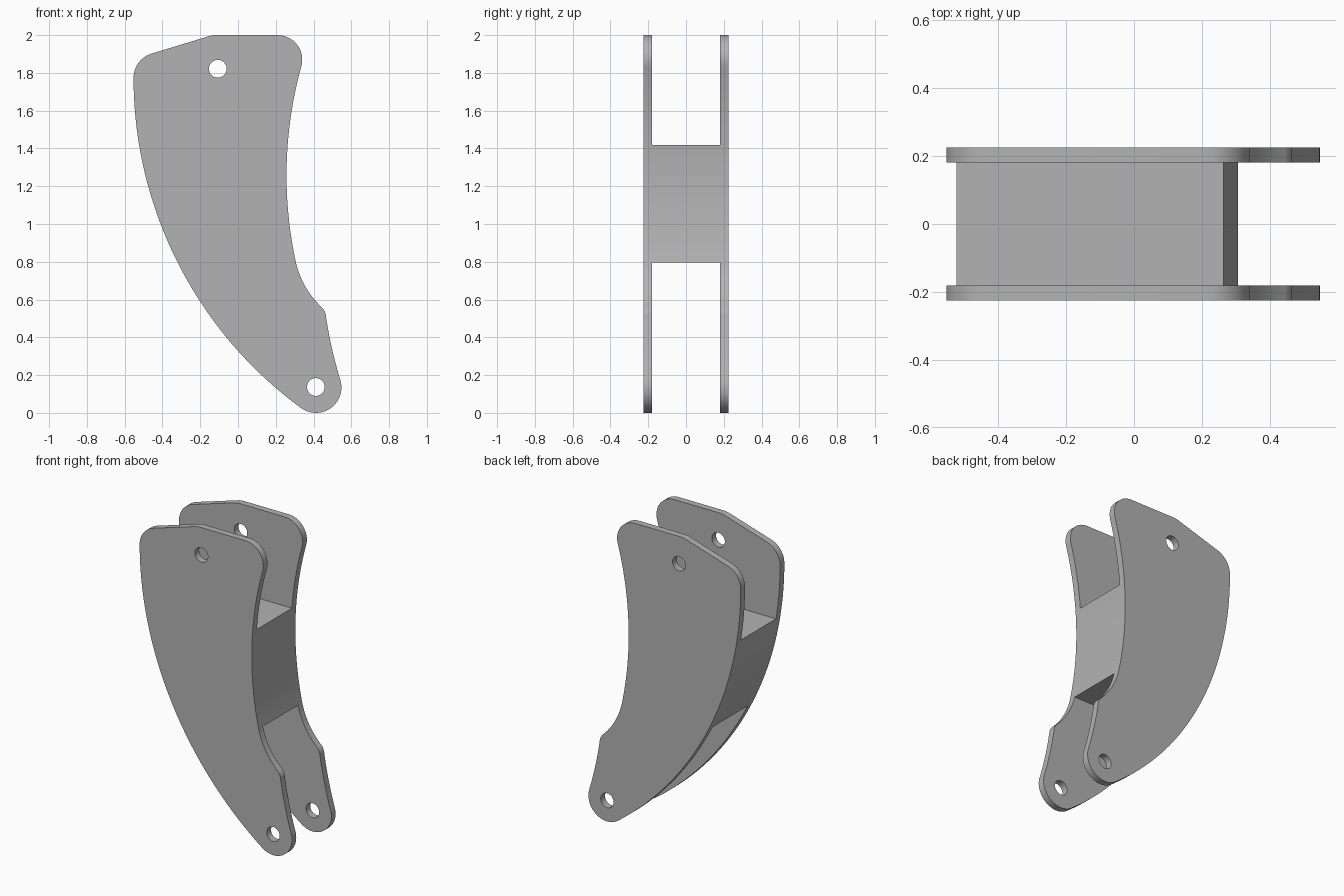
import bpy, bmesh, math
from mathutils import Vector

cube = bpy.data.objects.get("Cube")
if cube:
    bpy.data.objects.remove(cube)

steel = bpy.data.materials.new("grey_steel")
steel.use_nodes = True
grey = (0.45, 0.45, 0.45, 1)
steel.diffuse_color = grey
steel.node_tree.nodes["Principled BSDF"].inputs["Base Color"].default_value = grey


def arc(a, b, c, n):
    """Points of the circular arc from a through b to c."""
    a, b, c = Vector(a), Vector(b), Vector(c)
    p, q = b - a, c - a
    d = 2 * (p.x * q.y - p.y * q.x)
    centre = a + Vector((q.y * p.length_squared - p.y * q.length_squared,
                         p.x * q.length_squared - q.x * p.length_squared)) / d
    start = a - centre
    t0 = math.atan2(start.y, start.x)
    end = c - centre
    sweep = (math.atan2(end.y, end.x) - t0) % math.tau
    if d < 0:
        sweep -= math.tau
    return [centre + start.length * Vector((math.cos(t0 + sweep * i / n), math.sin(t0 + sweep * i / n)))
            for i in range(n + 1)]


def circle(x, z, r, n=32):
    return [Vector((x + r * math.cos(math.tau * i / n), z + r * math.sin(math.tau * i / n))) for i in range(n)]


# Side outline, clockwise from the top edge
outline = []
for a, b, c, n in [
    ((-0.155, 1.994), (-0.14, 1.998), (-0.125, 2.0), 3),      # top bend
    ((0.21, 2.0), (0.302, 1.962), (0.334, 1.83), 14),         # upper front corner
    ((0.33, 1.815), (0.257, 1.25), (0.308, 0.79), 32),        # concave edge
    ((0.308, 0.79), (0.362, 0.66), (0.442, 0.56), 12),        # neck
    ((0.447, 0.555), (0.46, 0.535), (0.466, 0.505), 6),       # shoulder
    ((0.468, 0.495), (0.5, 0.33), (0.543, 0.17), 10),         # toe side
    ((0.543, 0.17), (0.48, 0.018), (0.336, 0.024), 20),       # rounded toe
    ((0.336, 0.024), (-0.408, 0.995), (-0.553, 1.76), 48),    # long convex edge
    ((-0.553, 1.775), (-0.527, 1.853), (-0.458, 1.902), 12),  # upper rear corner
]:
    for p in arc(a, b, c, n):
        if not outline or (p - outline[-1]).length > 0.001:
            outline.append(p)

pin_holes = [circle(-0.107, 1.822, 0.047), circle(0.412, 0.137, 0.047)]


def slab(name, loops, y0, y1, z_range=None):
    """Fill the loops in the xz plane, trim to z_range and thicken along y."""
    bm = bmesh.new()
    for loop in loops:
        verts = [bm.verts.new((p.x, y0, p.y)) for p in loop]
        for i, v in enumerate(verts):
            bm.edges.new((verts[i - 1], v))
    bmesh.ops.triangle_fill(bm, edges=bm.edges[:], use_beauty=True, normal=(0, -1, 0))
    if z_range:
        for z, direction in zip(z_range, (-1, 1)):
            bmesh.ops.bisect_plane(bm, geom=bm.verts[:] + bm.edges[:] + bm.faces[:], plane_co=(0, 0, z),
                                   plane_no=(0, 0, direction), clear_outer=True)
    extruded = bmesh.ops.extrude_face_region(bm, geom=bm.faces[:], use_keep_orig=True)["geom"]
    bmesh.ops.translate(bm, vec=(0, y1 - y0, 0), verts=[g for g in extruded if isinstance(g, bmesh.types.BMVert)])
    bmesh.ops.recalc_face_normals(bm, faces=bm.faces[:])
    mesh = bpy.data.meshes.new(name)
    bm.to_mesh(mesh)
    bm.free()
    mesh.materials.append(steel)
    obj = bpy.data.objects.new(name, mesh)
    bpy.context.collection.objects.link(obj)
    return obj


# Two pierced side plates joined by a solid spacer
parts = [
    slab("front_plate", [outline] + pin_holes, -0.225, -0.181),
    slab("back_plate", [outline] + pin_holes, 0.181, 0.225),
    slab("spacer_block", [outline], -0.181, 0.181, (0.795, 1.418)),
]

bpy.ops.object.select_all(action="DESELECT")
for part in parts:
    part.select_set(True)
bpy.context.view_layer.objects.active = parts[0]
bpy.ops.object.shade_smooth_by_angle(angle=math.radians(30))
